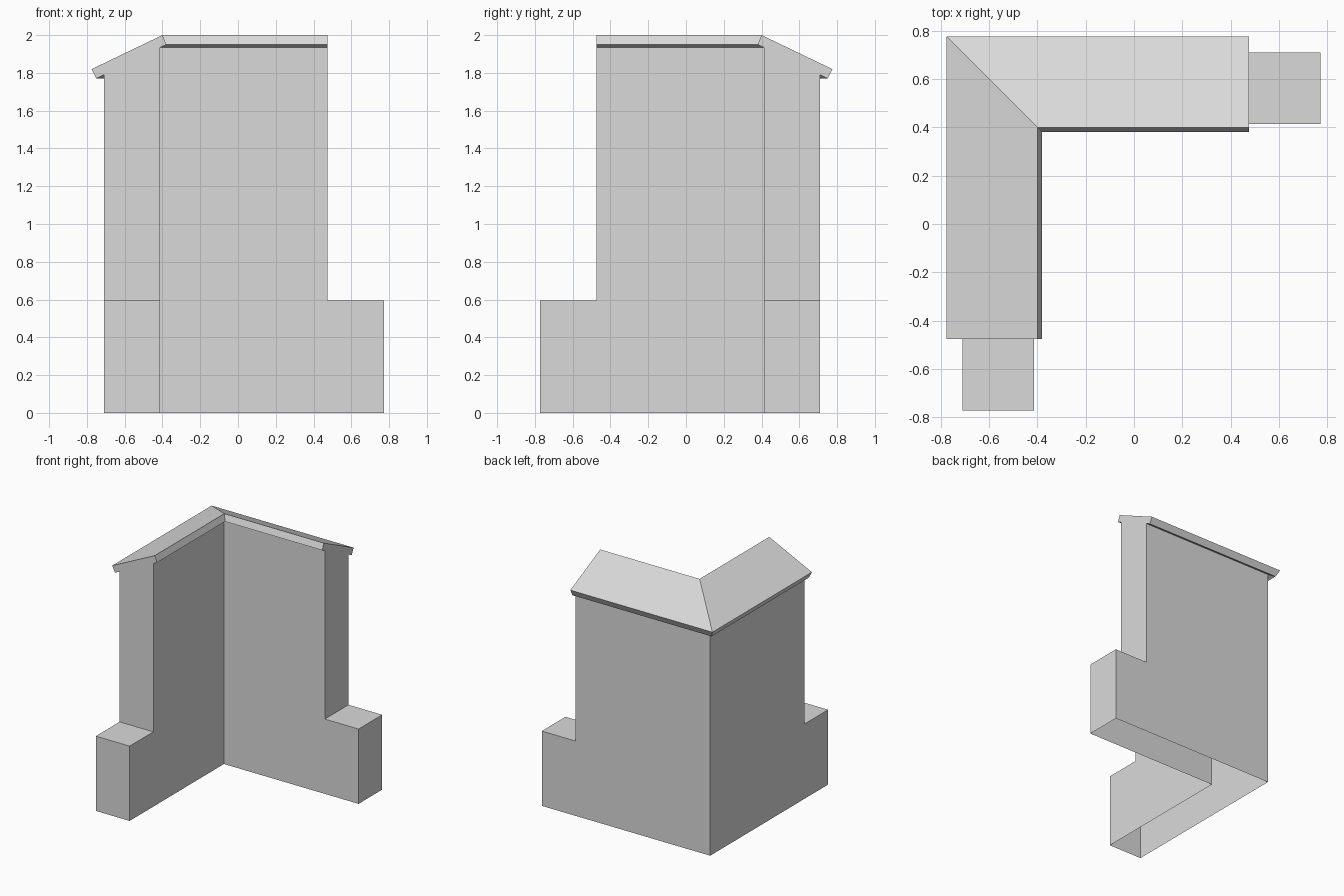
import bpy
import bmesh

cube = bpy.data.objects.get("Cube")
if cube:
    bpy.data.objects.remove(cube, do_unlink=True)

# Sizes: offsets are measured across the wall, runs along each arm
OUTER, INNER = -0.71, -0.413
ARM_END, TOWER_END = 0.772, 0.475
STEP_Z = 0.595

grey = bpy.data.materials.new("plain grey")
grey.use_nodes = True
colour = (0.7, 0.7, 0.7, 1)
grey.diffuse_color = colour
grey.node_tree.nodes["Principled BSDF"].inputs["Base Color"].default_value = colour


def arm_point(arm, offset, run, z):
    """Place a point on the side arm (0) or its twin along the back (1)."""
    return (offset, -run, z) if arm == 0 else (run, -offset, z)


def finish(name, bm):
    bmesh.ops.remove_doubles(bm, verts=bm.verts, dist=0.0005)
    bmesh.ops.recalc_face_normals(bm, faces=bm.faces)
    mesh = bpy.data.meshes.new(name)
    bm.to_mesh(mesh)
    bm.free()
    mesh.materials.append(grey)
    obj = bpy.data.objects.new(name, mesh)
    bpy.context.collection.objects.link(obj)
    return obj


def underside(offset):
    """Height of the sloping roof underside."""
    return 1.95 + (offset + 0.38) * 0.486


# Corner wall: stepped hollow arms, open below
def wall_outline(bm, arm, offset):
    top = underside(offset) + 0.005
    outline = [(offset, 0), (ARM_END, 0), (ARM_END, STEP_Z),
               (TOWER_END, STEP_Z), (TOWER_END, top), (offset, top)]
    return [bm.verts.new(arm_point(arm, offset, run, z)) for run, z in outline]


bm = bmesh.new()
for arm in (0, 1):
    outside = wall_outline(bm, arm, OUTER)
    inside = wall_outline(bm, arm, INNER)
    bm.faces.new(outside)
    bm.faces.new(inside)
    # End of the low wall, its ledge and end of the tall wall
    for i in (1, 2, 3):
        bm.faces.new((outside[i], outside[i + 1], inside[i + 1], inside[i]))
finish("corner_wall", bm)

# Sloping roof slab, mitred at the corner
profile = [(-0.775, 1.82), (-0.40, 2.0), (-0.38, 1.95), (-0.75, underside(-0.75))]
bm = bmesh.new()
for arm in (0, 1):
    end = [bm.verts.new(arm_point(arm, u, TOWER_END, z)) for u, z in profile]
    mitre = [bm.verts.new(arm_point(arm, u, u, z)) for u, z in profile]
    bm.faces.new(end)
    for i in range(len(profile)):
        j = (i + 1) % len(profile)
        bm.faces.new((end[i], end[j], mitre[j], mitre[i]))
finish("mitred_roof", bm)
